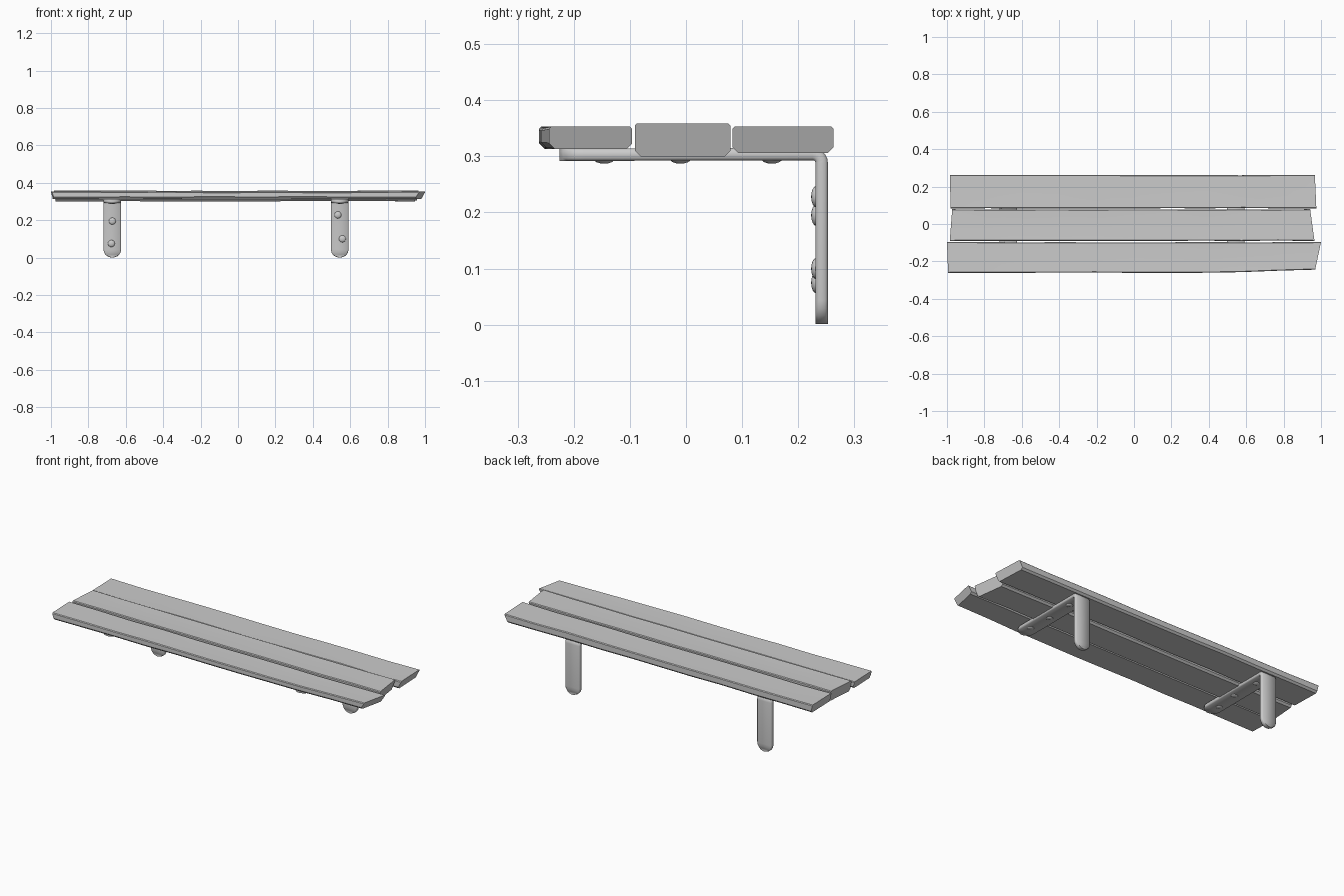
import bpy, bmesh, math, random
from mathutils import Matrix, Vector

if "Cube" in bpy.data.objects:
    bpy.data.objects.remove(bpy.data.objects["Cube"])

random.seed(4)


def finish(name, bm, angle=35):
    bmesh.ops.recalc_face_normals(bm, faces=bm.faces)
    me = bpy.data.meshes.new(name)
    bm.to_mesh(me)
    bm.free()
    ob = bpy.data.objects.new(name, me)
    bpy.context.collection.objects.link(ob)
    bpy.ops.object.select_all(action='DESELECT')
    ob.select_set(True)
    bpy.context.view_layer.objects.active = ob
    bpy.ops.object.shade_smooth_by_angle(angle=math.radians(angle))
    return ob


def plank(name, y0, y1, z0, z1, left, right, taper=0.0):
    """Worn board: chamfered section lofted along x; left/right = end x at (y0, y1)."""
    bm = bmesh.new()
    c, b = 0.004, 0.010
    rings = []
    n = 10
    for i in range(n + 1):
        t = i / n
        end = i in (0, n)
        j = lambda s: 0 if end else random.uniform(0, s)
        ya = y0 + j(0.003) + taper * max(0, (t - 0.75) / 0.25)
        yb = y1 - j(0.003)
        za, zb = z0 + j(0.003), z1 - j(0.003)
        sec = [(ya + b, za), (yb - b, za), (yb, za + b), (yb, zb - c), (yb - c, zb),
               ((ya + yb) / 2, zb - j(0.003)), (ya + c, zb), (ya, zb - c), (ya, za + b)]
        ring = []
        for y, z in sec:
            f = (y - y0) / (y1 - y0)
            xl = left[0] + (left[1] - left[0]) * f
            xr = right[0] + (right[1] - right[0]) * f
            # undercut the lower edge of the broken ends
            if z < (z0 + z1) / 2:
                xl, xr = xl + 0.008, xr - 0.018
            ring.append(bm.verts.new((xl + (xr - xl) * t, y, z)))
        rings.append(ring)
    for r, s in zip(rings, rings[1:]):
        for k in range(len(r)):
            m = (k + 1) % len(r)
            bm.faces.new((r[k], r[m], s[m], s[k]))
    bm.faces.new(rings[0])
    bm.faces.new(rings[-1])
    return finish(name, bm)


# Three worn boards
plank("front_plank", -0.262, -0.096, 0.313, 0.353, (-0.994, -1.0), (0.965, 1.0), 0.018)
plank("middle_plank", -0.091, 0.079, 0.300, 0.359, (-0.985, -0.972), (0.965, 0.942))
plank("back_plank", 0.083, 0.263, 0.306, 0.353, (-0.980, -0.985), (0.975, 0.967))


def bracket(name, cx):
    """Flat strip bent to an L, with rounded tips."""
    w, r, th = 0.047, 0.042, 0.011
    y_mid, z_mid = 0.242, 0.304
    bend = 0.016
    # centreline: (y, z, half width, normal angle)
    path = []
    tip = [math.radians(a) for a in (0, 12, 30, 50, 70, 90)]
    for a in tip:
        path.append((y_mid, 0.001 + r * (1 - math.cos(a)), w - r + r * math.sin(a), 0))
    for k in range(6):
        a = math.pi / 2 * k / 5
        path.append((y_mid - bend + bend * math.cos(a),
                     z_mid - bend + bend * math.sin(a), w, a))
    for a in reversed(tip):
        path.append((-0.225 + r * (1 - math.cos(a)), z_mid - 0.001,
                     w - r + r * math.sin(a), math.pi / 2))
    bm = bmesh.new()
    rings = []
    for y, z, h, a in path:
        ny, nz = math.cos(a), math.sin(a)
        e = min(0.005, h * 0.5)
        sec = [(-h, -th + 0.005), (-h + e, -th), (h - e, -th), (h, -th + 0.005),
               (h, th - 0.005), (h - e, th), (-h + e, th), (-h, th - 0.005)]
        rings.append([bm.verts.new((cx + x, y + ny * d, z + nz * d)) for x, d in sec])
    for p, q in zip(rings, rings[1:]):
        for k in range(8):
            m = (k + 1) % 8
            bm.faces.new((p[k], p[m], q[m], q[k]))
    bm.faces.new(rings[0])
    bm.faces.new(rings[-1])
    return finish(name, bm, 50)


def screw(name, loc, direction):
    """Low domed screw head."""
    bm = bmesh.new()
    bmesh.ops.create_uvsphere(bm, u_segments=16, v_segments=8, radius=1)
    rot = Vector(direction).to_track_quat('Z', 'Y').to_matrix().to_4x4()
    bm.transform(Matrix.Translation(loc) @ rot @ Matrix.Diagonal((0.019, 0.019, 0.009, 1)))
    finish(name, bm, 60)


# Brackets and their screw heads
for side, cx, wall in (("left", -0.672, ((0.0, 0.195), (-0.005, 0.075))),
                       ("right", 0.544, ((-0.010, 0.228), (0.014, 0.100)))):
    bracket(side + "_bracket", cx)
    for i, (dx, z) in enumerate(wall):
        screw(f"{side}_wall_screw_{i}", (cx + dx, 0.232, z), (0, -1, 0))
    for i, y in enumerate((-0.146, -0.010, 0.153)):
        screw(f"{side}_shelf_screw_{i}", (cx + random.uniform(-0.008, 0.008), y, 0.296), (0, 0, -1))
